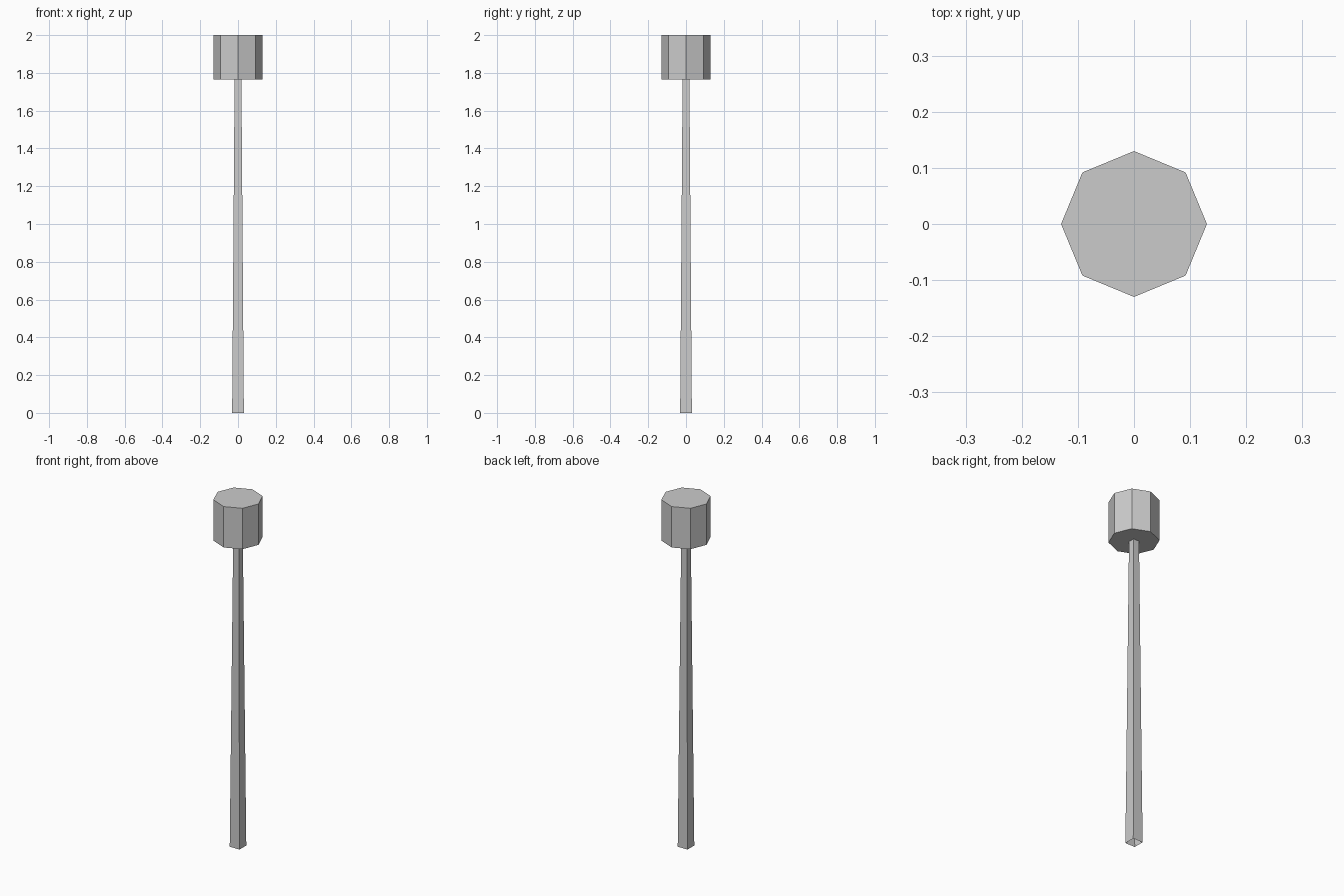
import bpy
import bmesh
from math import cos, sin, tau

default_cube = bpy.data.objects.get("Cube")
if default_cube:
    bpy.data.objects.remove(default_cube, do_unlink=True)

GREY = (0.6, 0.6, 0.6, 1.0)
grey = bpy.data.materials.new("plain grey")
grey.use_nodes = True
grey.diffuse_color = GREY
grey.node_tree.nodes["Principled BSDF"].inputs["Base Color"].default_value = GREY


def prism(name, sides, bottom, top, turn=0.0, caps=True):
    """Flat-sided upright prism; bottom and top are (radius, height)."""
    bm = bmesh.new()
    rings = []
    for radius, z in (bottom, top):
        angles = [turn + tau * i / sides for i in range(sides)]
        rings.append([bm.verts.new((radius * cos(a), radius * sin(a), z)) for a in angles])
    low, high = rings
    for i in range(sides):
        j = (i + 1) % sides
        bm.faces.new((low[i], low[j], high[j], high[i]))
    if caps:
        bm.faces.new(low[::-1])
        bm.faces.new(high)
    mesh = bpy.data.meshes.new(name)
    bm.to_mesh(mesh)
    bm.free()
    mesh.materials.append(grey)
    obj = bpy.data.objects.new(name, mesh)
    bpy.context.collection.objects.link(obj)
    return obj


# Tapered square handle, open at the foot, with its top meeting the head
corner = 2 ** 0.5
prism("handle", 4, (0.031 * corner, 0), (0.018 * corner, 1.765), turn=tau / 8, caps=False)

# Eight-sided head with corners on the axes
prism("head", 8, (0.13, 1.765), (0.13, 2.0))
